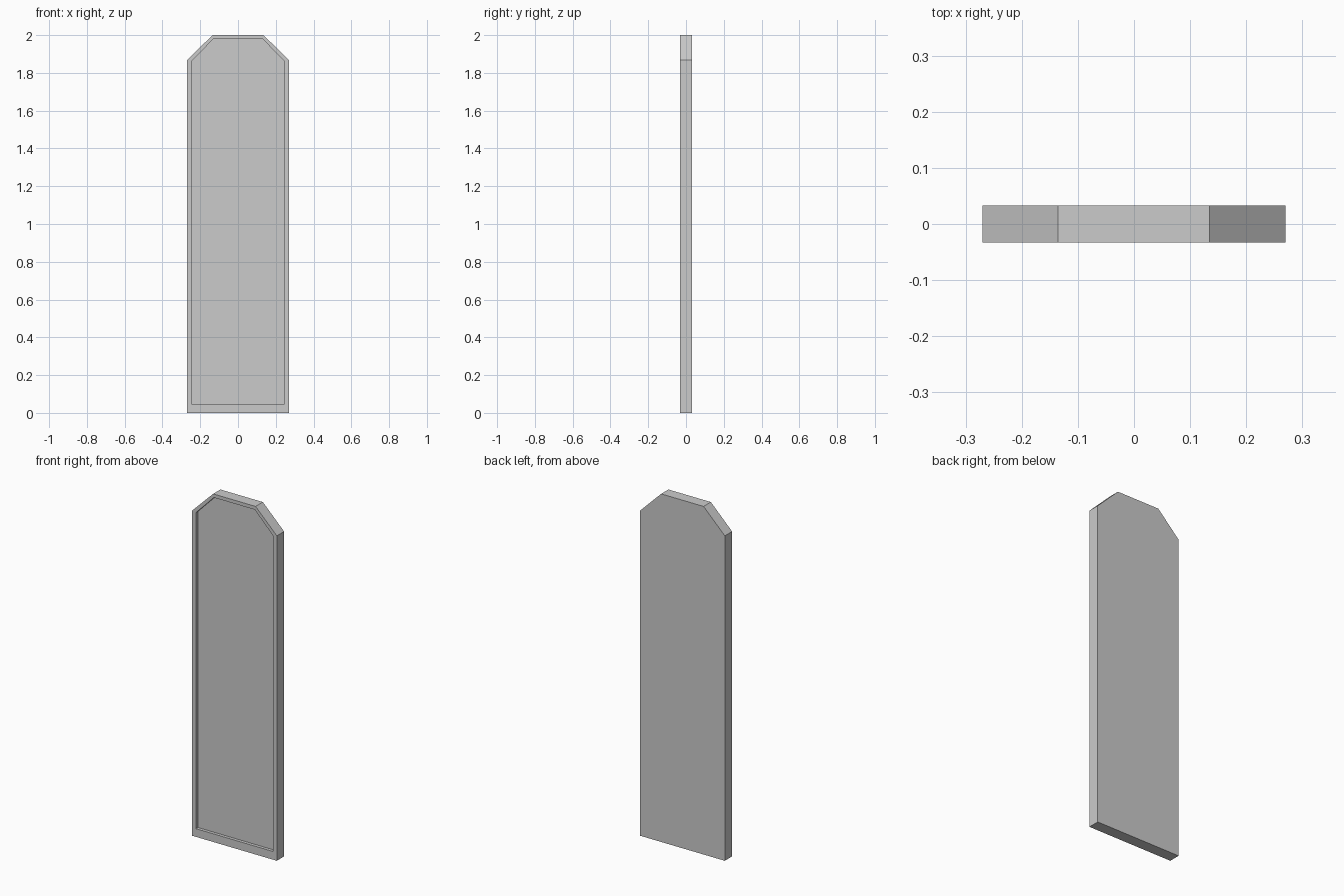
import bpy
import bmesh

if "Cube" in bpy.data.objects:
    bpy.data.objects.remove(bpy.data.objects["Cube"])

HALF_DEPTH = 0.033
RECESS = 0.018


def outline(half_w, shoulder_x, bottom, shoulder_z, top):
    """Mirrored clipped-corner profile in x, z."""
    right = [(half_w, bottom), (half_w, shoulder_z), (shoulder_x, top)]
    return right + [(-x, z) for x, z in reversed(right)]


outer = outline(0.27, 0.135, 0.0, 1.867, 2.0)
inner = outline(0.245, 0.13, 0.047, 1.862, 1.98)

bm = bmesh.new()


def ring(profile, y):
    return [bm.verts.new((x, y, z)) for x, z in profile]


# Slab back, slab front, recess rim and recess floor
rings = [ring(outer, HALF_DEPTH), ring(outer, -HALF_DEPTH),
         ring(inner, -HALF_DEPTH), ring(inner, -HALF_DEPTH + RECESS)]
for a, b in zip(rings, rings[1:]):
    for i in range(len(a)):
        j = (i + 1) % len(a)
        bm.faces.new((a[i], a[j], b[j], b[i]))
bm.faces.new(rings[0])
bm.faces.new(rings[-1])
bmesh.ops.recalc_face_normals(bm, faces=bm.faces)

mesh = bpy.data.meshes.new("recessed_panel")
bm.to_mesh(mesh)
bm.free()
panel = bpy.data.objects.new("recessed_panel", mesh)
bpy.context.collection.objects.link(panel)
